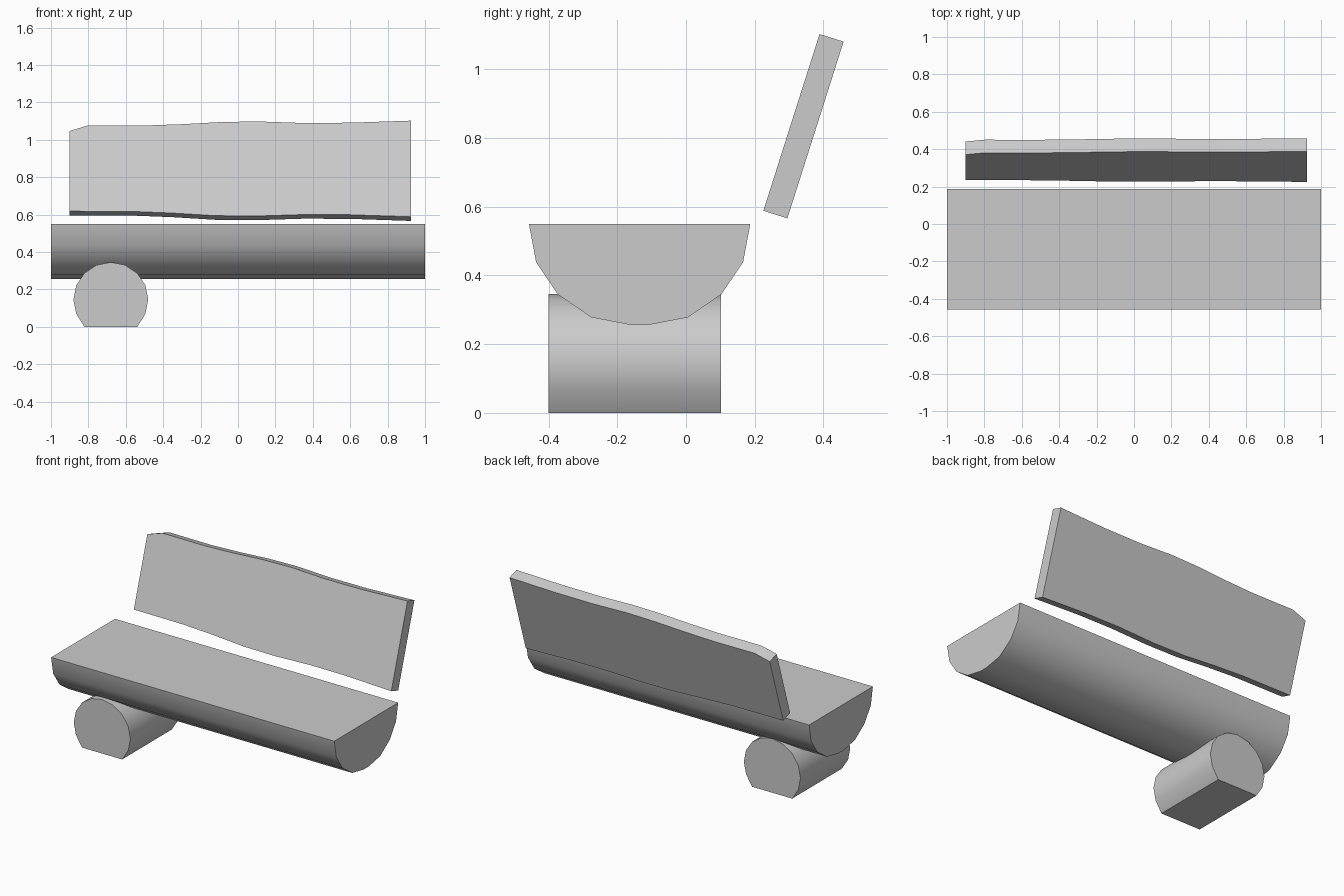
import bpy, math
from mathutils import Vector

if "Cube" in bpy.data.objects:
    bpy.data.objects.remove(bpy.data.objects["Cube"])


def prism(name, profile, sweep, smooth=35):
    """Extrude a closed 3D outline along a vector into a capped solid."""
    n = len(profile)
    pts = [Vector(p) for p in profile]
    verts = pts + [p + Vector(sweep) for p in pts]
    faces = [tuple(range(n)), tuple(reversed(range(n, 2 * n)))]
    faces += [(i, i + n, (i + 1) % n + n, (i + 1) % n) for i in range(n)]
    mesh = bpy.data.meshes.new(name)
    mesh.from_pydata(verts, [], faces)
    obj = bpy.data.objects.new(name, mesh)
    bpy.context.collection.objects.link(obj)
    bpy.ops.object.select_all(action='DESELECT')
    obj.select_set(True)
    bpy.context.view_layer.objects.active = obj
    # consistent outward normals
    bpy.ops.object.mode_set(mode='EDIT')
    bpy.ops.mesh.select_all(action='SELECT')
    bpy.ops.mesh.normals_make_consistent(inside=False)
    bpy.ops.object.mode_set(mode='OBJECT')
    bpy.ops.object.shade_smooth_by_angle(angle=math.radians(smooth))
    return obj


# Seat: split half log, symmetric cross-section about its own middle
seat_y = -0.135
half = [(0.322, 0.55), (0.301, 0.438), (0.238, 0.345), (0.141, 0.278), (0.027, 0.256)]
section = [(seat_y - d, z) for d, z in half] + [(seat_y + d, z) for d, z in reversed(half)]
prism("seat", [(-1, y, z) for y, z in section], (2, 0, 0))

# Leg: 16-sided log lying front to back, flattened where it meets the ground
leg_x, leg_r, leg_z = -0.68, 0.2, 0.2 * math.sin(math.pi / 4) + 0.004
outline = []
for i in range(-2, 11):
    a = i * math.pi / 8
    z = leg_z + leg_r * math.sin(a)
    outline.append((leg_x + leg_r * math.cos(a), -0.40, 0 if i in (-2, 10) else z))
prism("log_leg", outline, (0, 0.502, 0))

# Backrest: leaning plank with wavy long edges, given as (x, z) on its front face
bottom = [(-0.90, 0.618), (-0.55, 0.616), (-0.35, 0.608), (-0.12, 0.594),
          (0.10, 0.592), (0.35, 0.600), (0.60, 0.599), (0.925, 0.588)]
top = [(0.925, 1.102), (0.60, 1.091), (0.33, 1.090), (0.10, 1.098), (-0.10, 1.094),
       (-0.30, 1.083), (-0.50, 1.076), (-0.80, 1.077), (-0.90, 1.047)]
prism("backrest", [(x, 0.225 + (z - 0.588) * 0.318, z) for x, z in bottom + top],
      (0, 0.070, -0.022))
